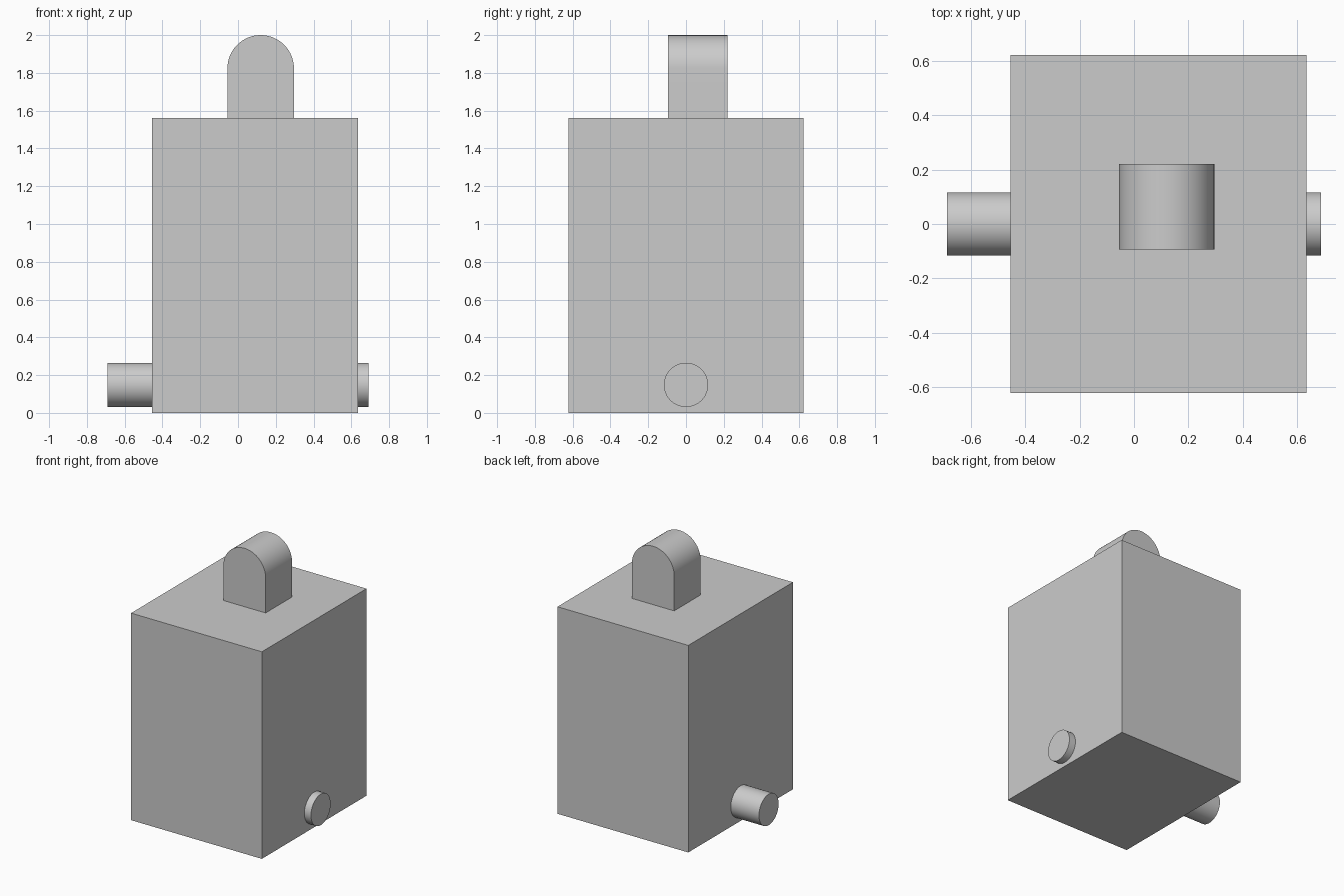
import bpy, bmesh, math
from mathutils import Matrix

cube = bpy.data.objects.get("Cube")
if cube:
    bpy.data.objects.remove(cube, do_unlink=True)

# Single plain grey for every part
grey = bpy.data.materials.new("plain_grey")
grey.use_nodes = True
colour = (0.6, 0.6, 0.6, 1)
grey.diffuse_color = colour
grey.node_tree.nodes["Principled BSDF"].inputs["Base Color"].default_value = colour


def finish(name, bm, smooth=False):
    bmesh.ops.recalc_face_normals(bm, faces=bm.faces)
    mesh = bpy.data.meshes.new(name)
    bm.to_mesh(mesh)
    bm.free()
    mesh.materials.append(grey)
    obj = bpy.data.objects.new(name, mesh)
    bpy.context.collection.objects.link(obj)
    if smooth:
        bpy.ops.object.select_all(action="DESELECT")
        obj.select_set(True)
        bpy.context.view_layer.objects.active = obj
        bpy.ops.object.shade_smooth_by_angle(angle=math.radians(30))
    return obj


# Body: plain rectangular block
bm = bmesh.new()
bmesh.ops.create_cube(bm, size=1)
bmesh.ops.scale(bm, vec=(1.09, 1.246, 1.56), verts=bm.verts)
bmesh.ops.translate(bm, vec=(0.09, 0, 0.78), verts=bm.verts)
finish("body", bm)

# Top lug: round-headed profile extruded front to back
centre_x, radius, base_z, front_y, back_y = 0.12, 0.176, 1.56, -0.094, 0.221
steps = 32
profile = [(centre_x - radius, base_z), (centre_x + radius, base_z)]
for i in range(steps + 1):
    a = math.pi * i / steps
    profile.append((centre_x + radius * math.cos(a), 2 - radius + radius * math.sin(a)))
bm = bmesh.new()
face = bm.faces.new([bm.verts.new((x, front_y, z)) for x, z in profile])
ext = bmesh.ops.extrude_face_region(bm, geom=[face], use_keep_orig=True)
moved = [v for v in ext["geom"] if isinstance(v, bmesh.types.BMVert)]
bmesh.ops.translate(bm, vec=(0, back_y - front_y, 0), verts=moved)
finish("top_lug", bm, smooth=True)

# Cross pin: cylinder passing through the body from side to side
bm = bmesh.new()
bmesh.ops.create_cone(bm, cap_ends=True, segments=64, radius1=0.117, radius2=0.117,
                      depth=1.38, matrix=Matrix.Translation((0, 0, 0.148))
                      @ Matrix.Rotation(math.pi / 2, 4, "Y"))
finish("cross_pin", bm, smooth=True)
